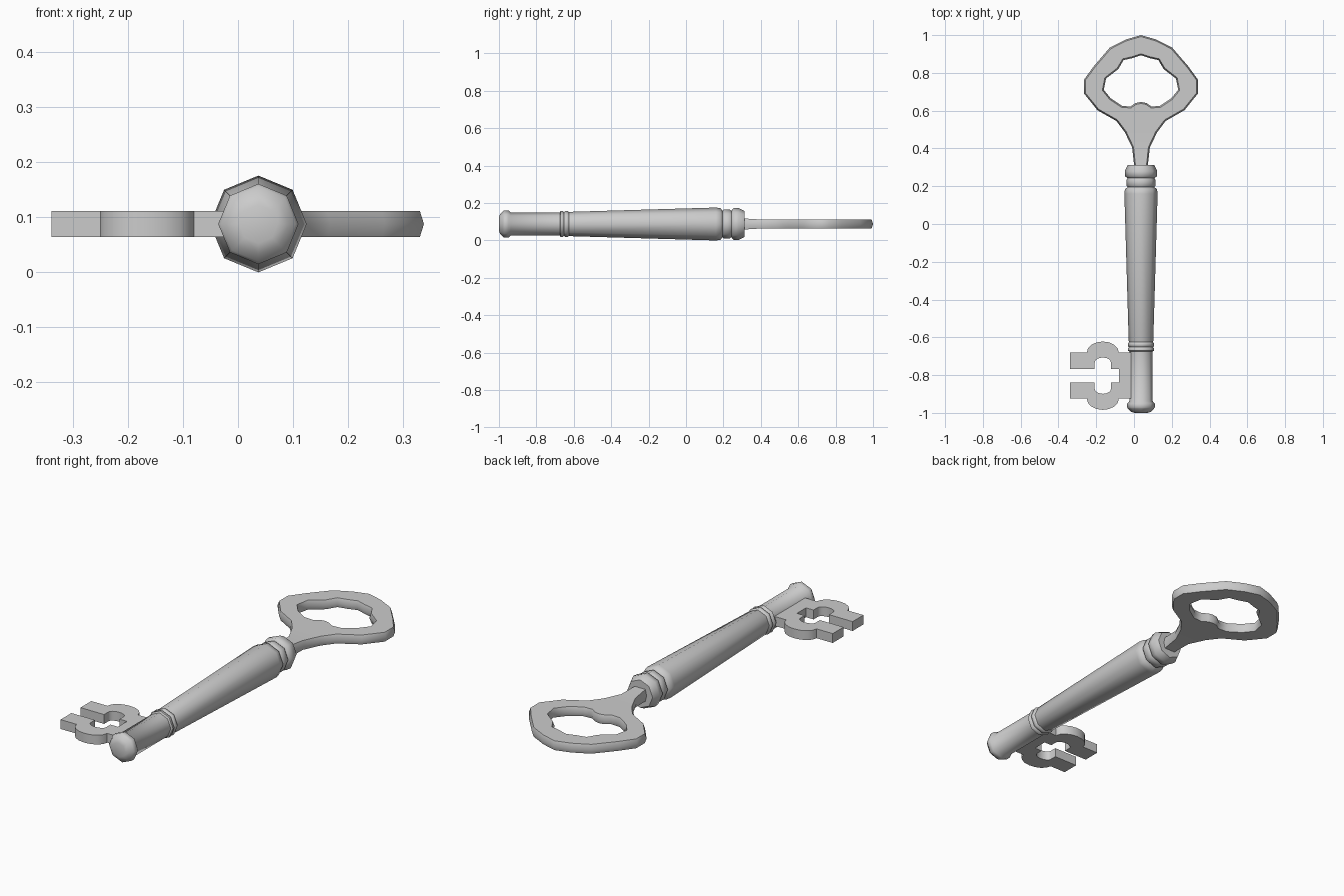
import bpy, bmesh, math
from mathutils import Vector

cube = bpy.data.objects.get("Cube")
if cube:
    bpy.data.objects.remove(cube, do_unlink=True)

AXIS_X, AXIS_Z = 0.037, 0.088   # centre line of the shaft
HALF = 0.0235                   # half thickness of the flat parts
SIDES = 8

steel = bpy.data.materials.new("grey steel")
steel.use_nodes = True
GREY = (0.6, 0.6, 0.6, 1)
steel.diffuse_color = GREY
steel.node_tree.nodes["Principled BSDF"].inputs["Base Color"].default_value = GREY


def finish(name, bm, angle=50):
    """Turn a bmesh into a shaded object on the shaft's centre line."""
    bmesh.ops.recalc_face_normals(bm, faces=bm.faces)
    mesh = bpy.data.meshes.new(name)
    bm.to_mesh(mesh)
    bm.free()
    mesh.materials.append(steel)
    obj = bpy.data.objects.new(name, mesh)
    obj.location = (AXIS_X, 0, AXIS_Z)
    bpy.context.collection.objects.link(obj)
    bpy.ops.object.select_all(action='DESELECT')
    obj.select_set(True)
    bpy.context.view_layer.objects.active = obj
    bpy.ops.object.shade_smooth_by_angle(angle=math.radians(angle))
    return obj


def bridge(bm, a, b):
    """Join two closed rings of vertices with quads."""
    n = len(a)
    for i in range(n):
        j = (i + 1) % n
        bm.faces.new((a[i], a[j], b[j], b[i]))


def offset(points, amount):
    """Move a closed outline sideways, to the left of its direction."""
    result = []
    for i, p in enumerate(points):
        t = (Vector(points[(i + 1) % len(points)]) - Vector(points[i - 1])).normalized()
        result.append((p[0] - t.y * amount, p[1] + t.x * amount))
    return result


def mirror_x(half):
    """Complete a right-hand half outline running from top to bottom."""
    left = [(-x, y) for x, y in half if x > 0]
    return left + half[::-1] if half[0][0] > 0 else [half[0]] + left + half[:0:-1]


# Shaft: turned profile of (radius, y) around the long axis
profile = [
    (0.035, -1.0), (0.055, -0.993), (0.068, -0.978),                 # domed tip
    (0.073, -0.972), (0.073, -0.95), (0.062, -0.938),                # tip collar
    (0.062, -0.675), (0.07, -0.67), (0.07, -0.658), (0.063, -0.652),   # double ring
    (0.07, -0.645), (0.07, -0.632), (0.063, -0.625),
    (0.065, -0.62), (0.088, 0.16), (0.085, 0.185), (0.07, 0.195),      # tapered grip
    (0.078, 0.203), (0.078, 0.232), (0.071, 0.243),                  # thin collar
    (0.084, 0.252), (0.086, 0.28), (0.07, 0.312),                    # end collar
]
bm = bmesh.new()
rings = []
for r, y in profile:
    rings.append([bm.verts.new((r * math.cos(a), y, r * math.sin(a)))
                  for a in (math.tau * k / SIDES for k in range(SIDES))])
for a, b in zip(rings, rings[1:]):
    bridge(bm, a, b)
bm.faces.new(rings[0])
bm.faces.new(rings[-1])
finish("shaft", bm)

# Bow: flat loop handle with a bevelled rim and a shaped opening
outer_half = [(0, 1.0), (0.08, 0.977), (0.165, 0.934), (0.25, 0.835), (0.301, 0.765),
              (0.301, 0.69), (0.23, 0.602), (0.13, 0.545), (0.085, 0.485),
              (0.047, 0.405), (0.035, 0.3)]
inner_half = [(0, 0.893), (0.045, 0.878), (0.092, 0.868), (0.12, 0.82), (0.185, 0.77),
              (0.197, 0.71), (0.16, 0.665), (0.1, 0.625), (0.055, 0.622),
              (0.03, 0.64), (0, 0.646)]
bm = bmesh.new()
rims = {1: [], -1: []}
for half, inset in ((outer_half, 0.008), (inner_half, -0.008)):
    middle = mirror_x(half)
    edge = offset(middle, inset)
    mid_ring = [bm.verts.new((x, y, 0)) for x, y in middle]
    for side in (1, -1):
        ring = [bm.verts.new((x, y, side * (0.03 if y < 0.35 else HALF)))
                for x, y in edge]
        bridge(bm, mid_ring, ring)
        rims[side].append(ring)
for pair in rims.values():
    edges = [bm.edges.get((ring[i - 1], ring[i])) for ring in pair for i in range(len(ring))]
    bmesh.ops.triangle_fill(bm, edges=edges, use_beauty=True, use_dissolve=False)
finish("bow", bm)


# Bit: slotted plate with rounded lobes, mirrored about its own middle line
def arc(centre, base, width, height, start, end, steps=8):
    angles = [math.radians(start + (end - start) * k / steps) for k in range(steps + 1)]
    return [(centre + width * math.cos(a), base + height * math.sin(a)) for a in angles]


LOBE_X, BIT_Y, SLOT, TOOTH = -0.165, -0.803, 0.036, 0.122
upper = [(-0.08, SLOT), (LOBE_X + 0.043, SLOT)]
upper += arc(LOBE_X, 0.07, 0.043, 0.026, 0, 180)
upper += [(LOBE_X - 0.043, SLOT), (-0.339, SLOT), (-0.339, TOOTH)]
upper += arc(LOBE_X, TOOTH, 0.085, 0.059, 180, 0)
upper += [(AXIS_X - 0.02, TOOTH)]
outline = upper + [(x, -v) for x, v in reversed(upper)]
bm = bmesh.new()
low, high = [[bm.verts.new((x - AXIS_X, BIT_Y + v, z)) for x, v in outline]
             for z in (-HALF, HALF)]
bridge(bm, low, high)
bm.faces.new(low)
bm.faces.new(high)
finish("bit", bm)
